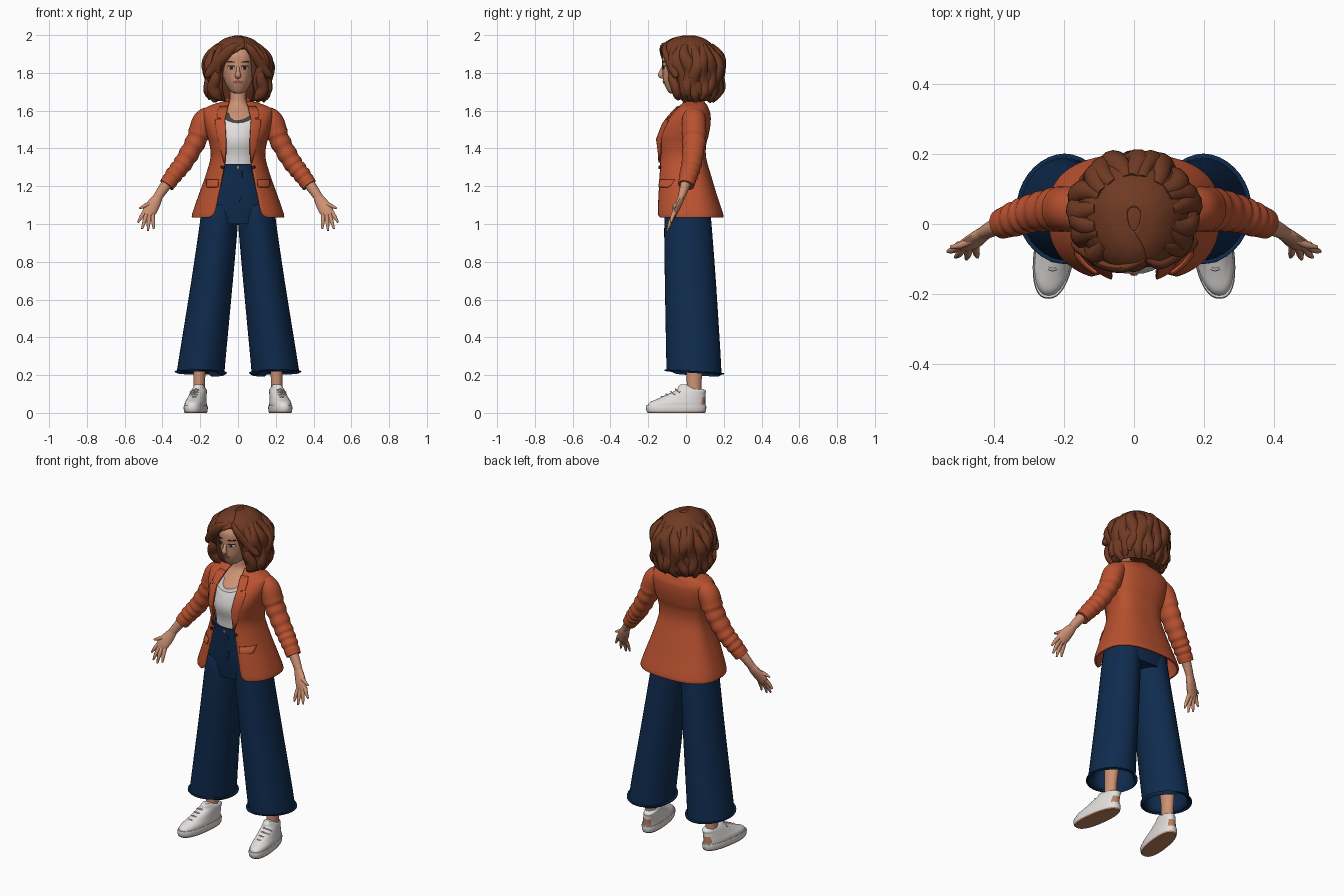
import bpy, bmesh, math
from mathutils import Vector


def material(name, r, g, b):
    m = bpy.data.materials.new(name)
    m.diffuse_color = [((c / 255 + .055) / 1.055) ** 2.4 for c in (r, g, b)] + [1]
    return m


JACKET = material("rust_cloth", 186, 82, 48)
NAVY = material("navy_cloth", 15, 43, 78)
HAIR = material("brown_hair", 112, 58, 35)
SKIN = material("skin", 205, 146, 116)
WHITE = material("white", 226, 223, 221)
TAN = material("tan_rubber", 186, 128, 96)
DARK = material("dark_brown", 52, 30, 24)
LIPS = material("lips", 168, 96, 82)
GOLD = material("gold", 205, 165, 110)


def smooth(rows, k=5):
    """Catmull-Rom resampling of rows of numbers."""
    out = []
    for i in range(len(rows) - 1):
        p0, p1, p2, p3 = rows[max(i - 1, 0)], rows[i], rows[i + 1], rows[min(i + 2, len(rows) - 1)]
        for s in range(k):
            t = s / k
            out.append(tuple(.5 * (2 * b + (c - a) * t + (2 * a - 5 * b + 4 * c - d) * t * t
                       + (3 * b - a - 3 * c + d) * t ** 3) for a, b, c, d in zip(p0, p1, p2, p3)))
    return out + [tuple(rows[-1])]


def at(rows, z):
    """Row of a z-sorted table at height z."""
    for a, b in zip(rows, rows[1:]):
        if z <= b[0]:
            t = max(0, (z - a[0]) / (b[0] - a[0]))
            return [p + (q - p) * t for p, q in zip(a, b)]
    return rows[-1]


def grid(name, rings, mat, closed=True, caps=True, thick=0, mirror=False):
    me = bpy.data.meshes.new(name)
    bm = bmesh.new()
    vs = [[bm.verts.new(p) for p in r] for r in rings]
    n = len(rings[0])
    for a, b in zip(vs, vs[1:]):
        for j in range(n if closed else n - 1):
            bm.faces.new((a[j], a[(j + 1) % n], b[(j + 1) % n], b[j]))
    if caps and closed:
        bm.faces.new(vs[0][::-1])
        bm.faces.new(vs[-1])
    bm.to_mesh(me)
    bm.free()
    me.materials.append(mat)
    for p in me.polygons:
        p.use_smooth = True
    me.set_sharp_from_angle(angle=math.radians(45))
    ob = bpy.data.objects.new(name, me)
    bpy.context.collection.objects.link(ob)
    if thick:
        ob.modifiers.new("thickness", 'SOLIDIFY').thickness = thick
    if mirror:
        ob.modifiers.new("mirror", 'MIRROR')
    return ob


def spow(v, e):
    return math.copysign(abs(v) ** e, v)


def point(row, a, n=2, s=1):
    """Point on a section (z, cx, rx, cy, front, back) at angle a from the front."""
    z, cx, rx, cy, f, b = row[:6]
    c = math.cos(a)
    return Vector((cx + s * rx * spow(math.sin(a), 2 / n), cy - s * (f if c > 0 else b) * spow(c, 2 / n), z))


def loft(name, rows, mat, n=2, seg=36, post=None, wave=None, **kw):
    """Stacked sections; rows with two extra values leave a front opening."""
    rings = []
    for r in rows:
        start, end = 0, 2 * math.pi
        opened = len(r) > 6
        if opened:
            g = [math.asin(spow(max(-.98, min(.98, v / r[2])), n / 2)) for v in r[6:8]]
            start, end = g[1], end - g[0]
        angles = [start + (end - start) * j / (seg - 1 if opened else seg) for j in range(seg)]
        pts = [point(r, a, n, wave(a, r[0]) if wave else 1) for a in angles]
        rings.append([post(p) for p in pts] if post else pts)
    return grid(name, rings, mat, closed=not opened, **kw)


def tube(name, rows, mat, ref=(0, -1, 0), seg=12, k=4, **kw):
    """Tapered tube through (x, y, z, half_width, half_depth)."""
    rows = smooth(rows, k)
    pts = [Vector(r[:3]) for r in rows]
    rings = []
    for i, r in enumerate(rows):
        t = (pts[min(i + 1, len(pts) - 1)] - pts[max(i - 1, 0)]).normalized()
        u = Vector(ref).cross(t).normalized()
        v = t.cross(u)
        rings.append([pts[i] + u * r[3] * math.cos(q) + v * r[4] * math.sin(q)
                      for q in [2 * math.pi * j / seg for j in range(seg)]])
    return grid(name, rings, mat, **kw)


def patch(name, base, n, edges, off, mat, thick=.007, mirror=True):
    """Plate of (z, x0, x1) strips lying on the front of a loft."""
    rings = []
    for z, x0, x1 in edges:
        r = at(base, z)
        xs = [x0 + (x1 - x0) * j / 8 for j in range(9)]
        rings.append([(x, r[3] - r[4] * (1 - min(.99, abs(x) / r[2]) ** n) ** (1 / n) - off, z) for x in xs])
    return grid(name, rings, mat, closed=False, thick=thick, mirror=mirror)


def oval(cx, cz, rx, rz, tilt=0):
    q = [math.pi * (i / 8 - .5) for i in range(9)]
    return [(cz + rz * math.sin(a), cx - rx * math.cos(a) + tilt * math.sin(a),
             cx + rx * math.cos(a) + tilt * math.sin(a)) for a in q]


# Trousers: open wide legs, hips, waistband, button
legs = [(.22, .197, .126, .043, .145, .145), (.26, .193, .125, .041, .145, .145),
        (.7, .137, .11, .023, .135, .135), (1.0, .102, .101, .01, .125, .125), (1.1, .095, .095, .01, .115, .115)]
loft("trouser_leg", smooth(legs), NAVY, n=1.9, caps=False, thick=.012, mirror=True,
     post=lambda p: p + Vector((0, 0, -.06 * p.y if p.z < .3 else 0)))
hips = [(1.0, 0, .185, .03, .13, .1), (1.1, 0, .19, .03, .145, .105), (1.2, 0, .165, .03, .152, .085),
        (1.28, 0, .132, .03, .156, .06), (1.315, 0, .13, .03, .157, .055)]
hips = smooth(hips)
loft("trouser_hips", hips, NAVY, n=2.3)
loft("waistband", [(z, 0, .133, .03, .16, .058) for z in (1.285, 1.318)], NAVY, n=2.3)
patch("fly_seam", hips, 2.3, [(1.12, .006, .009), (1.15, .018, .021), (1.28, .02, .023)], .003, NAVY, .004, False)
patch("waist_button", hips, 2.3, oval(0, 1.3, .007, .007), .007, GOLD, .005, False)

# Neck, chest and tank top
loft("neck_and_chest", smooth([(1.46, 0, .12, .03, .145, .04), (1.54, 0, .13, .03, .138, .05),
     (1.58, 0, .125, .03, .105, .05), (1.61, 0, .085, .03, .072, .05), (1.64, 0, .05, .03, .048, .045),
     (1.68, 0, .042, .03, .042, .042), (1.75, 0, .042, .03, .042, .042)]), SKIN)
loft("tank_top", smooth([(1.28, 0, .12, .03, .15, .05), (1.36, 0, .125, .03, .155, .045),
     (1.43, 0, .135, .03, .172, .045), (1.48, 0, .14, .03, .168, .05), (1.535, 0, .138, .03, .148, .055)]),
     WHITE, n=2.2, post=lambda p: p + Vector((0, 0, 4 * p.x ** 2 if p.z > 1.5 else 0)))

# Jacket body: height, half width, front depth, back depth, opening
body = [(1.035, .245, .193, .168, .15), (1.06, .241, .195, .165, .125), (1.15, .21, .19, .135, .105),
        (1.25, .174, .183, .105, .085), (1.35, .146, .178, .077, .068), (1.42, .151, .188, .077, .066),
        (1.47, .165, .185, .09, .068), (1.53, .18, .155, .1, .07), (1.58, .187, .115, .1, .065),
        (1.61, .178, .085, .09, .058), (1.632, .135, .06, .08, .052), (1.65, .075, .035, .06, .045)]
body = smooth([(z, 0, w, .03, f, b, g, g) for z, w, f, b, g in body])
loft("jacket_body", body, JACKET, n=2.5, seg=60, thick=.01)
patch("lapel", body, 2.5, [(1.325, .068, .075), (1.38, .064, .09), (1.45, .064, .107), (1.53, .068, .122),
      (1.552, .069, .12), (1.555, .069, .09), (1.56, .068, .09), (1.565, .067, .112), (1.6, .058, .108),
      (1.625, .052, .095)], .008, JACKET)
patch("pocket_flap", body, 2.5, [(1.195, .115, .165), (1.2, .108, .17), (1.235, .105, .17)], .009, JACKET)
patch("jacket_button", body, 2.5, oval(.083, 1.3, .009, .009), .008, DARK)
loft("jacket_collar", [(1.615, 0, .085, .035, .06, .075, .062, .062), (1.645, 0, .072, .035, .05, .065, .055, .055),
     (1.668, 0, .06, .035, .04, .052, .05, .05)], JACKET, thick=.01)

# Sleeves with a few cloth folds
sleeve = smooth([(.145, .04, 1.585, .045, .055), (.183, .042, 1.54, .06, .064), (.222, .042, 1.44, .054, .062),
                 (.285, .032, 1.33, .05, .054), (.335, .016, 1.265, .046, .049), (.378, 0, 1.205, .041, .043)], 6)
sleeve = [r[:3] + tuple(v + (.003 * math.sin(i * 2.1) if 8 < i < 28 else 0) for v in r[3:])
          for i, r in enumerate(sleeve)]
tube("jacket_sleeve", sleeve, JACKET, seg=20, k=2, mirror=True)

# Forearms, palms and fingers
tube("forearm", [(.36, .005, 1.235, .031, .03), (.4, -.012, 1.18, .027, .024), (.43, -.027, 1.135, .024, .018)],
     SKIN, mirror=True)
tube("palm", [(.415, -.02, 1.155, .02, .018), (.44, -.035, 1.115, .032, .018), (.465, -.055, 1.075, .037, .016),
     (.48, -.066, 1.045, .03, .012)], SKIN, mirror=True)
fingers = {"index_finger": ((.497, -.06, 1.062), (.53, -.078, 1.008)),
           "middle_finger": ((.485, -.064, 1.05), (.508, -.094, .974)),
           "ring_finger": ((.47, -.066, 1.045), (.477, -.1, .964)),
           "little_finger": ((.452, -.06, 1.05), (.446, -.094, .974)),
           "thumb": ((.462, -.045, 1.11), (.522, -.066, 1.083))}
for name, (a, b) in fingers.items():
    m = [(p + q) / 2 for p, q in zip(a, b)]
    tube(name, [(*a, .012, .012), (m[0], m[1] - .004, m[2], .0105, .0105), (*b, .005, .005)],
         SKIN, ref=(.3, -1, .1), seg=8, mirror=True)

# Head and face
head = smooth([(1.692, 0, .02, -.05, .035, .04), (1.705, 0, .043, -.03, .068, .06), (1.75, 0, .07, 0, .118, .07),
               (1.8, 0, .083, 0, .123, .1), (1.85, 0, .088, 0, .126, .12), (1.9, 0, .088, 0, .122, .12),
               (1.95, 0, .065, 0, .085, .09)])
loft("head", head, SKIN, n=2.2)
tube("nose", [(0, -.119, 1.835, .008, .006), (0, -.128, 1.81, .01, .011), (0, -.134, 1.787, .016, .014),
     (0, -.122, 1.773, .012, .006)], SKIN)
patch("eye_white", head, 2.2, oval(.037, 1.826, .018, .009), .002, WHITE, .004)
patch("iris", head, 2.2, oval(.036, 1.826, .008, .009), .004, DARK, .004)
patch("upper_lash", head, 2.2, oval(.038, 1.836, .02, .003, .003), .005, DARK, .005)
patch("eyebrow", head, 2.2, oval(.04, 1.858, .021, .004, .004), .003, DARK, .005)
patch("mouth", head, 2.2, oval(0, 1.751, .024, .008), .004, LIPS, .006, False)
tube("ear_hoop", [(.088 + .003 * math.sin(i), -.04 + .016 * math.sin(i * .63), 1.745 + .025 * math.cos(i * .63),
     .003, .003) for i in range(10)], GOLD, ref=(1, 0, 0), seg=6, k=2, mirror=True)

# Hair: shell with an off-centre parting, then wavy locks on top
hair = [(1.65, .13, .05, .11, .075, .075), (1.69, .165, .09, .15, .085, .085), (1.75, .17, .115, .165, .085, .083),
        (1.82, .172, .14, .165, .083, .08), (1.87, .162, .162, .158, .062, .075), (1.9, .15, .167, .145, .03, .064),
        (1.925, .135, .164, .13, -.01, .05), (1.94, .124, .158, .118, -.034, .036),
        (1.965, .098, .135, .093, -.035, .035), (1.985, .065, .1, .06, -.025, .025), (1.997, .02, .05, .02, 0, 0)]
hair = smooth([(z, 0, w, .03, f, b, l, r) for z, w, f, b, l, r in hair])
loft("hair_shell", hair, HAIR, seg=90, thick=.022,
     wave=lambda a, z: 1 + .016 * math.sin(11 * a + 30 * z) * min(1, (2.0 - z) * 8))
loft("hair_inner", smooth([(1.655, 0, .1, .1, .05, .04), (1.75, 0, .14, .08, .07, .1), (1.85, 0, .14, .06, .07, .12),
     (1.94, 0, .1, .03, .1, .1), (1.99, 0, .04, .02, .06, .04)]), HAIR)
for i in range(17):
    a0 = .82 + (2 * math.pi - 1.64) * i / 16
    low = 1.645 + .018 * (i % 3)
    rows = []
    for j in range(9):
        t = j / 8
        z = 1.945 + (low - 1.945) * t
        a = a0 + .09 * math.sin(t * 8 + i * 1.9)
        p = point(at(hair, z), a, 2, .95 + .06 * math.sin(t * 9 - 1.5 + (i % 3) * .5))
        w = .006 + .03 * math.sin(math.pi * min(1, .08 + t * .86)) ** .7
        rows.append((*p, w, w * .75))
    tube(f"hair_lock_{i + 1}", rows, HAIR, ref=(math.sin(a0), -math.cos(a0), .01), seg=10, k=3)
tube("hair_sweep_left", [(.03, -.1, 1.955, .008, .008), (-.03, -.125, 1.932, .024, .014), (-.082, -.112, 1.882, .03, .018),
     (-.125, -.08, 1.83, .03, .022), (-.16, -.06, 1.79, .02, .018), (-.172, -.05, 1.775, .006, .006)], HAIR)
tube("hair_sweep_right", [(.035, -.1, 1.955, .008, .008), (.068, -.115, 1.925, .02, .014), (.1, -.098, 1.875, .024, .018),
     (.13, -.075, 1.83, .026, .022), (.165, -.055, 1.79, .018, .018), (.178, -.05, 1.775, .006, .006)], HAIR)
for s in (-1, 1):
    tube("hair_face_curl", [(s * .12, -.07, 1.83, .015, .015), (s * .118, -.075, 1.775, .026, .022),
         (s * .132, -.055, 1.725, .032, .026), (s * .115, -.045, 1.685, .03, .024), (s * .09, -.04, 1.66, .008, .008)], HAIR)


# Ankles and sneakers, toes turned slightly out
def turn(p):
    return Vector((p.x - .13 * (p.y + .05), p.y, p.z))


loft("ankle", smooth([(.08, .205, .034, .043, .04, .04), (.16, .205, .031, .043, .039, .039),
     (.24, .203, .034, .045, .043, .045), (.4, .19, .045, .045, .05, .055)]), SKIN, mirror=True)
sole = loft("sneaker_sole", [(0, .223, .054, -.06, .142, .16), (.008, .223, .057, -.06, .149, .165),
            (.03, .223, .059, -.06, .153, .168), (.04, .223, .056, -.06, .15, .166)], WHITE, n=2.4, post=turn, mirror=True)
upper = loft("sneaker_upper", smooth([(.03, .223, .055, -.06, .148, .163), (.055, .223, .053, -.06, .133, .162),
             (.075, .221, .048, -.03, .12, .132), (.1, .218, .043, 0, .095, .102), (.122, .215, .038, .02, .07, .08),
             (.14, .213, .028, .0, .04, .03), (.15, .212, .02, -.005, .025, .01)]), WHITE, n=2.3, post=turn, mirror=True)
for ob in (sole, upper):
    ob.data.materials.append(TAN)
for p in sole.data.polygons:
    p.material_index = int(p.center.z < .006)
for p in upper.data.polygons:
    p.material_index = int(p.center.y > .088 and .045 < p.center.z < .085)
for i in range(4):
    y, z = -.13 + .025 * i, .082 + .013 * i
    x = .221 - .13 * (y + .05)
    tube(f"lace_{i + 1}", [(x - .032, y + .022, z - .012, .005, .004), (x, y, z + .004, .005, .004),
         (x + .032, y + .022, z - .012, .005, .004)], WHITE, ref=(0, -.4, 1), seg=6, mirror=True)
